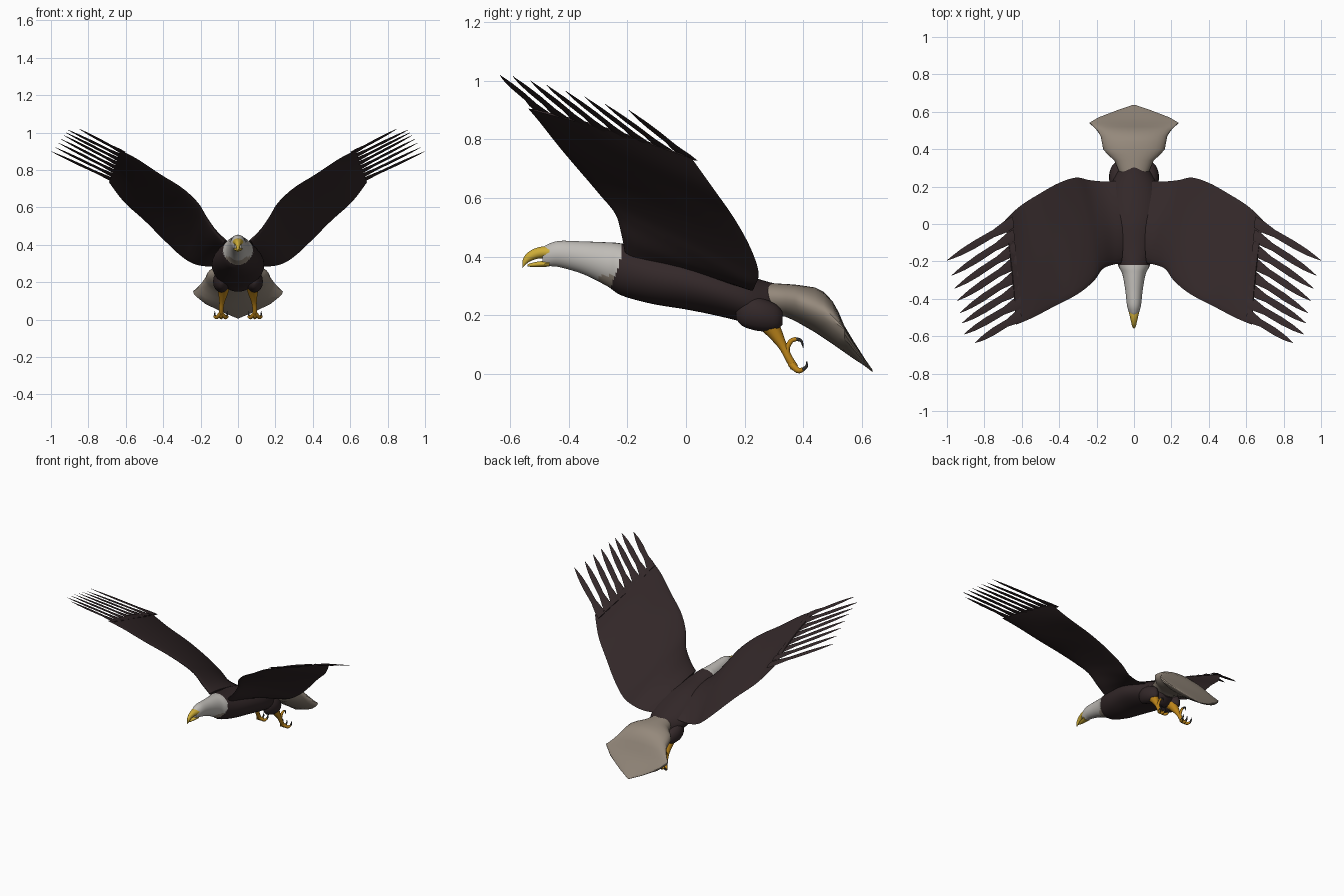
import bpy, bmesh, math
from mathutils import Vector as V

if "Cube" in bpy.data.objects:
    bpy.data.objects.remove(bpy.data.objects["Cube"])


def material(name, rgb):
    m = bpy.data.materials.new(name)
    m.diffuse_color = (*rgb, 1)
    m.use_nodes = True
    m.node_tree.nodes["Principled BSDF"].inputs["Base Color"].default_value = m.diffuse_color
    return m


BROWN = material("dark brown", (0.033, 0.021, 0.022))
WHITE = material("head white", (0.52, 0.50, 0.47))
TAN = material("tail tan", (0.30, 0.25, 0.20))
YELLOW = material("beak yellow", (0.62, 0.42, 0.04))
ORANGE = material("leg orange", (0.50, 0.23, 0.01))
CLAW = material("claw grey", (0.03, 0.03, 0.03))


def add_loft(bm, rings):
    """Skin a list of closed rings and cap both ends."""
    vs = [[bm.verts.new(p) for p in r] for r in rings]
    n = len(vs[0])
    for a, b in zip(vs, vs[1:]):
        for i in range(n):
            bm.faces.new((a[i], a[(i + 1) % n], b[(i + 1) % n], b[i]))
    bm.faces.new(vs[0][::-1])
    bm.faces.new(vs[-1])


def build(name, lofts, mats, rule=None, mirror=False, angle=40):
    bm = bmesh.new()
    for rings in lofts:
        add_loft(bm, rings)
    bmesh.ops.recalc_face_normals(bm, faces=bm.faces)
    if rule:
        for f in bm.faces:
            f.material_index = rule(f.calc_center_median())
    me = bpy.data.meshes.new(name)
    bm.to_mesh(me)
    bm.free()
    for m in mats:
        me.materials.append(m)
    ob = bpy.data.objects.new(name, me)
    bpy.context.collection.objects.link(ob)
    if mirror:
        ob.modifiers.new("mirror", 'MIRROR')
    bpy.context.view_layer.objects.active = ob
    ob.select_set(True)
    bpy.ops.object.shade_smooth_by_angle(angle=math.radians(angle))
    ob.select_set(False)
    return ob


def spline(rows, steps):
    """Catmull-Rom through rows of numbers."""
    out = []
    for i in range(len(rows) - 1):
        p0, p1, p2, p3 = (rows[max(0, min(len(rows) - 1, i + k))] for k in (-1, 0, 1, 2))
        for s in range(steps):
            t = s / steps
            out.append([0.5 * (2 * b + (c - a) * t + (2 * a - 5 * b + 4 * c - d) * t * t
                               + (3 * b - a - 3 * c + d) * t ** 3)
                        for a, b, c, d in zip(p0, p1, p2, p3)])
    return out + [list(rows[-1])]


def ring(y, hw, top, bot, side=None, n=32):
    """Oval cross-section across the body at y."""
    side = (top + bot) / 2 if side is None else side
    pts = []
    for k in range(n):
        a = 2 * math.pi * k / n
        s = math.sin(a)
        pts.append(V((hw * math.cos(a), y, side + s * ((top - side) if s > 0 else (side - bot)))))
    return pts


def tube(path, steps=4, n=10):
    """Round tube along rows of x, y, z, radius."""
    rows = spline(path, steps)
    pts = [V(r[:3]) for r in rows]
    out = []
    for i, p in enumerate(pts):
        d = (pts[min(i + 1, len(pts) - 1)] - pts[max(i - 1, 0)]).normalized()
        u = d.cross(V((1, 0, 0.01))).normalized()
        w = d.cross(u)
        out.append([p + rows[i][3] * (u * math.cos(2 * math.pi * k / n) + w * math.sin(2 * math.pi * k / n))
                    for k in range(n)])
    return out


# Body, neck and head: y, half width, top, bottom
body = [(-.49, .018, .430, .372), (-.47, .028, .443, .368), (-.43, .038, .454, .364),
        (-.35, .047, .452, .340), (-.27, .062, .449, .300), (-.22, .085, .445, .268),
        (-.12, .115, .425, .240), (0, .135, .405, .220), (.10, .140, .375, .200),
        (.20, .125, .340, .175), (.27, .095, .317, .150), (.32, .055, .305, .190)]


def body_rule(c):
    if c.y > -.22 - max(0, .40 - c.z) * .35:
        return 0
    return 2 if c.y > -.30 and c.z < .335 else 1


build("body", [[ring(*r) for r in spline(body, 8)]], [BROWN, WHITE, TAN], body_rule)

# Hooked upper beak and lower jaw
upper = [(-.465, .029, .437, .392), (-.50, .021, .433, .394), (-.53, .014, .421, .385),
         (-.55, .009, .403, .370), (-.558, .003, .385, .360)]
lower = [(-.465, .024, .388, .366), (-.50, .016, .384, .365), (-.525, .010, .379, .365),
         (-.54, .003, .374, .367)]
build("upper_beak", [[ring(*r, n=16) for r in spline(upper, 4)]], [YELLOW])
build("lower_beak", [[ring(*r, n=16) for r in spline(lower, 4)]], [YELLOW])

# Fanned tail: y, half width, top, bottom, height of side edge
tail = [(.27, .075, .310, .200, .26), (.30, .088, .309, .200, .26), (.34, .105, .307, .195, .255),
        (.37, .140, .305, .182, .25), (.40, .165, .301, .165, .24), (.44, .172, .295, .142, .225),
        (.47, .178, .280, .122, .21), (.50, .198, .248, .102, .185), (.52, .217, .212, .088, .167),
        (.54, .240, .165, .074, .152), (.57, .190, .115, .053, .105), (.61, .085, .052, .027, .045),
        (.637, .006, .013, .006, .010)]
build("tail", [[ring(*r) for r in tail]], [TAN], angle=30)

# Wing stations: leading edge xyz, trailing edge xyz, half thickness
wing = [(.07, -.21, .420, .10, .230, .290, .026), (.12, -.22, .475, .17, .228, .285, .024),
        (.17, -.243, .550, .24, .235, .300, .020), (.215, -.305, .625, .31, .248, .345, .017),
        (.30, -.374, .705, .40, .220, .430, .014), (.42, -.437, .780, .50, .165, .530, .012),
        (.54, -.50, .860, .61, .095, .630, .009), (.63, -.538, .905, .69, .020, .735, .005)]


def wing_ring(r, n=28):
    a, b = V(r[:3]), V(r[3:6])
    up = -(b - a).cross(V((.7, -.25, .55))).normalized()
    pts = []
    for k in range(n):
        t = 2 * math.pi * k / n
        u = (1 - math.cos(t)) / 2
        pts.append(a.lerp(b, u) + up * (r[6] * math.sin(t) * (1.25 - .6 * u) + .014 * math.sin(math.pi * u)))
    return pts


build("wings", [[wing_ring(r) for r in spline(wing, 5)]], [BROWN], mirror=True)

# Eight separate flight feathers at each wing tip
tips = [(.85, -.635, 1.02), (.91, -.59, 1.015), (.92, -.53, 1.0), (.93, -.475, .985),
        (.945, -.41, .965), (.96, -.345, .945), (.975, -.275, .92), (1.0, -.195, .90)]
lead, trail = V(wing[-1][:3]), V(wing[-1][3:6])
across = (trail - lead).normalized()
feathers = []
for i, tip in enumerate(tips):
    tip = V(tip)
    base = lead.lerp(trail, (i + .5) / 8)
    base -= (tip - base) * .12
    up = across.cross(tip - base).normalized()
    rings = []
    for t, w in ((0, .032), (.12, .033), (.3, .021), (.6, .022), (.8, .016), (.92, .008), (1, .001)):
        c = base.lerp(tip, t) + up * -.010 * (1 - t)
        h = .005 * (1 - t * .8)
        rings.append([c + across * w, c + up * h, c - across * w, c - up * h])
    feathers.append(rings)
build("flight_feathers", feathers, [BROWN], mirror=True, angle=20)

# Thighs
thigh = [(.17, .010, .25, .19), (.19, .030, .262, .165), (.23, .044, .265, .150),
         (.27, .044, .255, .145), (.31, .030, .235, .150), (.33, .008, .21, .17)]
build("thighs", [[[p + V((.088, 0, 0)) for p in ring(*r, n=16)] for r in spline(thigh, 3)]],
      [BROWN], mirror=True)

# Legs, curled toes and claws
legs = [tube([(.078, .275, .180, .036), (.080, .300, .145, .027), (.086, .330, .095, .015),
              (.090, .350, .055, .013), (.090, .370, .022, .014)])]
claws = []
for dx in (-.032, 0, .034):
    x = .09 + dx
    legs.append(tube([(.09, .358, .035, .012), (.09 + dx * .7, .382, .012, .010), (x, .400, .016, .007)]))
    claws.append(tube([(x, .398, .015, .0065), (x, .411, .026, .005), (x, .412, .045, .001)]))
legs.append(tube([(.09, .350, .050, .010), (.09, .345, .085, .009), (.09, .358, .112, .008),
                  (.09, .376, .119, .007)]))
claws.append(tube([(.09, .374, .119, .0065), (.09, .393, .113, .005), (.09, .400, .088, .001)]))
build("legs_and_toes", legs, [ORANGE], mirror=True)
build("claws", claws, [CLAW], mirror=True)
